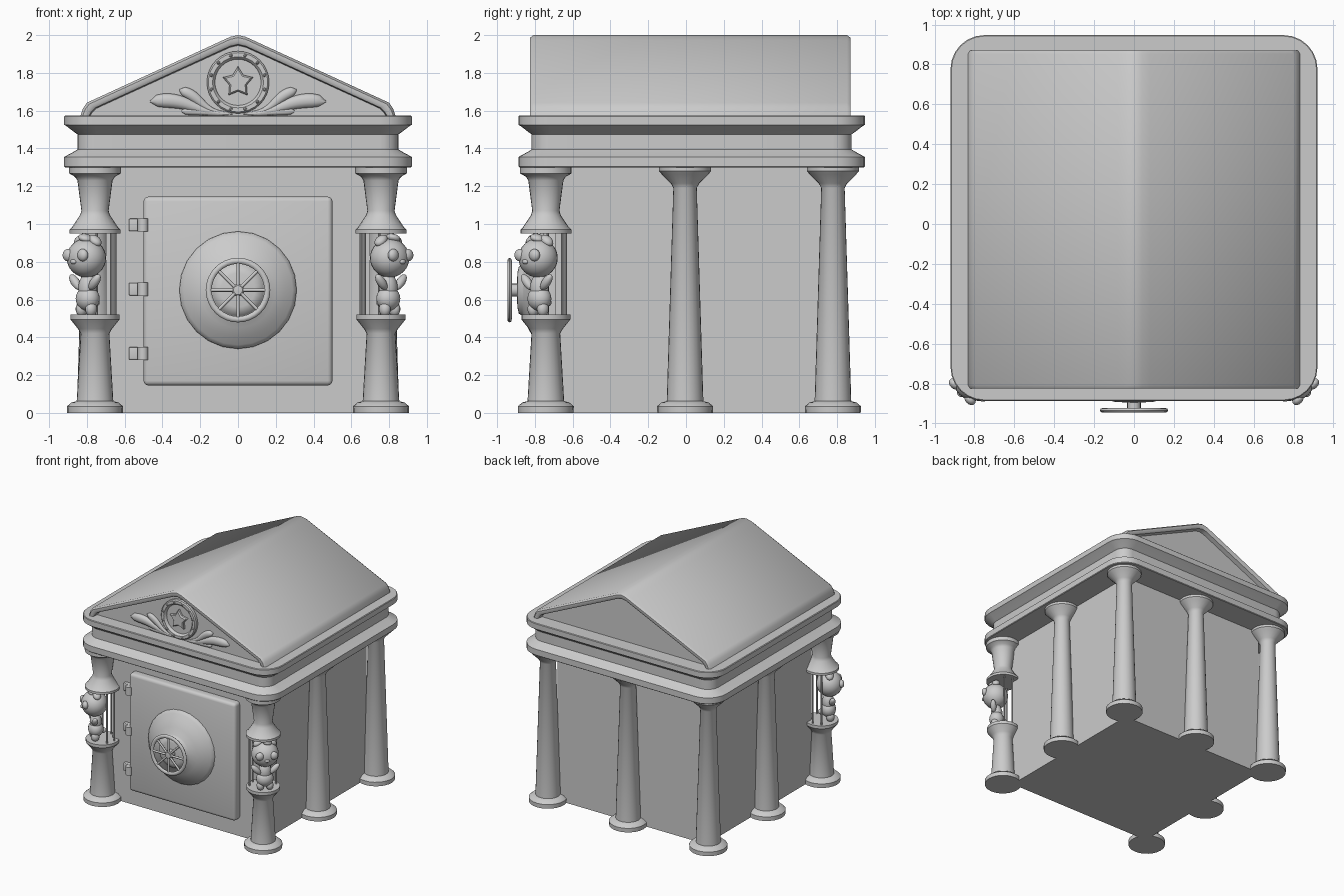
import bpy, bmesh
from math import sin, cos, pi, radians, sqrt
from mathutils import Matrix, Vector
from mathutils.geometry import interpolate_bezier

if "Cube" in bpy.data.objects:
    bpy.data.objects.remove(bpy.data.objects["Cube"])

T = Matrix.Translation


def finish(name, bm, angle=35):
    bmesh.ops.recalc_face_normals(bm, faces=bm.faces)
    me = bpy.data.meshes.new(name)
    bm.to_mesh(me)
    bm.free()
    me.shade_smooth()
    me.set_sharp_from_angle(angle=radians(angle))
    ob = bpy.data.objects.new(name, me)
    bpy.context.collection.objects.link(ob)
    return ob


def loft(name, rings, angle=35):
    """Skin a list of equal-length point rings and cap both ends."""
    bm = bmesh.new()
    vs = [[bm.verts.new(p) for p in r] for r in rings]
    n = len(vs[0])
    for a, b in zip(vs, vs[1:]):
        for i in range(n):
            bm.faces.new((a[i], a[(i + 1) % n], b[(i + 1) % n], b[i]))
    bm.faces.new(vs[0])
    bm.faces.new(vs[-1])
    return finish(name, bm, angle)


def lathe(name, profile, mat, seg=24, angle=35):
    return loft(name, [[mat @ Vector((r * cos(2 * pi * i / seg), r * sin(2 * pi * i / seg), z))
                        for i in range(seg)] for r, z in profile], angle)


def box(name, lo, hi, bevel=0.0):
    bm = bmesh.new()
    lo, hi = Vector(lo), Vector(hi)
    bmesh.ops.create_cube(bm, size=1, matrix=T((lo + hi) / 2) @ Matrix.Diagonal((*(hi - lo), 1)))
    if bevel:
        bmesh.ops.bevel(bm, geom=bm.edges[:], offset=bevel, segments=3, profile=0.5, affect='EDGES')
    return finish(name, bm)


def facing(x, y, z):
    """Lathe axis pointing out of the front."""
    return T((x, y, z)) @ Matrix.Rotation(pi / 2, 4, 'X')


# building body
box("vault_body", (-0.70, -0.69, 0), (0.70, 0.73, 1.32))


# entablature: moulded rounded-square band
def rounded(inset, z, r=0.17, seg=6):
    hx, hy, r, pts = 0.92 - inset, 0.917 - inset, r - inset, []
    for k, (sx, sy) in enumerate(((1, 1), (-1, 1), (-1, -1), (1, -1))):
        for i in range(seg + 1):
            a = (k + i / seg) * pi / 2
            pts.append((sx * (hx - r) + r * cos(a), 0.03 + sy * (hy - r) + r * sin(a), z))
    return pts


loft("entablature", [rounded(*p) for p in (
    (0.005, 1.30), (0, 1.305), (0, 1.355), (0.055, 1.385), (0.07, 1.395), (0.07, 1.475),
    (0.055, 1.485), (0.012, 1.518), (0, 1.525), (0, 1.57), (0.005, 1.575))], 30)


# gabled roof with recessed pediments
def gable(o, y):
    half = [(0.835 - o, 1.57), (0.822 - o, 1.61 - 0.4 * o), (0.80 - o, 1.642 - 0.6 * o),
            (0.08, 1.973 - 1.1 * o), (0.04, 1.991 - 1.1 * o)]
    pts = half + [(0, 2.0 - 1.1 * o)] + [(-x, z) for x, z in reversed(half)]
    return [(x, y, z) for x, z in pts]


ends = ((0.05, 0.05), (0.045, 0.01), (0.032, 0), (0.012, 0), (0, 0.018))
loft("roof", [gable(o, -0.825 + d) for o, d in ends] +
     [gable(o, 0.87 - d) for o, d in reversed(ends)], 40)

# pediment medallion with rivets and star
lathe("medallion", [(0.165, 0), (0.165, 0.028), (0.157, 0.036), (0.135, 0.036), (0.126, 0.028),
                    (0.122, 0.014), (0.001, 0.014)], facing(0, -0.77, 1.75), 32)
bm = bmesh.new()
for i in range(12):
    a = (i + 0.5) * pi / 6
    bmesh.ops.create_icosphere(bm, subdivisions=1, radius=0.01,
                               matrix=T((0.146 * cos(a), -0.806, 1.75 + 0.146 * sin(a))))
finish("medallion_rivets", bm)


def star(k, y):
    return [((0.085, 0.048)[i % 2] * k * sin(i * pi / 5), y,
             1.75 + (0.085, 0.048)[i % 2] * k * cos(i * pi / 5)) for i in range(10)]


loft("medallion_star", [star(1, -0.78), star(1, -0.80), star(0.82, -0.81)])


# pediment scroll leaves: swelling teardrops along a bezier
def leaf(name, pts, fat, s):
    path = interpolate_bezier(*[Vector((s * x, 0, z)) for x, z in pts], 18)
    rings = []
    for i, p in enumerate(path):
        t = i / 17
        tan = (path[min(i + 1, 17)] - path[max(i - 1, 0)]).normalized()
        side = Vector((-tan.z, 0, tan.x))
        r = 0.004 + (fat - 0.004) * t * sqrt(max(0, 1 - t ** 8)) * 1.1
        rings.append([p + side * r * cos(a * pi / 5) + Vector((0, -0.778 + 0.7 * r * sin(a * pi / 5), 0))
                      for a in range(10)])
    loft(name, rings, 60)


for s in (-1, 1):
    leaf("leaf_large", ((0.03, 1.585), (0.22, 1.57), (0.25, 1.68), (0.465, 1.648)), 0.046, s)
    leaf("leaf_upper", ((0.05, 1.59), (0.20, 1.59), (0.18, 1.67), (0.31, 1.71)), 0.034, s)
    leaf("leaf_lower", ((0.05, 1.582), (0.12, 1.58), (0.18, 1.60), (0.30, 1.597)), 0.024, s)

# full columns: back corners and the middles of three sides
BASE = [(0.147, 0.0), (0.148, 0.035), (0.125, 0.055), (0.097, 0.062)]
FULL = BASE + [(0.062, 1.19), (0.075, 1.215), (0.125, 1.265), (0.138, 1.28), (0.138, 1.305)]
for x, y in ((-0.755, -0.005), (0.755, -0.005), (-0.755, 0.778), (0.755, 0.778), (0, 0.778)):
    lathe("column", FULL, T((x, y, 0)))

# split front columns with cage bars and a small animal figure
LOWER = BASE + [(0.076, 0.42), (0.09, 0.445), (0.122, 0.485), (0.13, 0.495), (0.13, 0.52)]
UPPER = [(0.135, 0.95), (0.135, 0.97), (0.12, 0.985), (0.08, 1.045), (0.072, 1.07), (0.093, 1.23),
         (0.105, 1.25), (0.137, 1.268), (0.137, 1.305)]


def figure(name, mat):
    bm = bmesh.new()

    def blob(c, r, tilt=0, seg=14):
        bmesh.ops.create_uvsphere(bm, u_segments=seg, v_segments=seg * 2 // 3, radius=1, matrix=mat @ T(c)
                                  @ Matrix.Rotation(tilt, 4, 'Y') @ Matrix.Diagonal((*r, 1)))
    blob((0, 0, 0.82), (0.106, 0.102, 0.103), 0, 24)           # head
    blob((0, 0.01, 0.605), (0.068, 0.06, 0.065), 0, 18)        # belly
    blob((0, 0.01, 0.66), (0.052, 0.047, 0.08), 0, 18)         # chest
    blob((0, -0.097, 0.80), (0.02, 0.013, 0.013))              # muzzle
    blob((0.01, -0.015, 0.925), (0.04, 0.04, 0.022), 0.3)      # tuft
    blob((0, 0.07, 0.585), (0.022, 0.022, 0.022))              # tail
    for s in (-1, 1):
        blob((s * 0.055, -0.082, 0.835), (0.033, 0.024, 0.033), 0)   # eyes
        blob((s * 0.055, 0.01, 0.912), (0.042, 0.032, 0.025), s * 0.6)  # ears
        blob((s * 0.072, -0.01, 0.692), (0.024, 0.024, 0.053), s * 0.75)  # arms
        blob((s * 0.036, 0.0, 0.55), (0.03, 0.033, 0.04), 0)         # legs
    return finish(name, bm, 60)


for s in (-1, 1):
    cx, cy = s * 0.757, -0.742
    lathe("front_column_lower", LOWER, T((cx, cy, 0)))
    lathe("front_column_upper", UPPER, T((cx, cy, 0)))
    for d in (55, 95, 135, 175, 215):
        a = radians(d)
        lathe("cage_bar", [(0.007, 0.51), (0.007, 0.96)],
              T((cx + s * 0.106 * cos(a), cy + 0.106 * sin(a), 0)), 8)
    figure("animal_figure", T((s * 0.803, -0.783, 0)) @ Matrix.Rotation(s * pi / 4, 4, 'Z'))

# door with domed lock plate
box("door", (-0.5, -0.755, 0.145), (0.5, -0.66, 1.145), 0.025)
lathe("lock_dome", [(0.312, 0), (0.31, 0.02), (0.29, 0.035), (0.25, 0.065), (0.2, 0.092), (0.145, 0.115),
                    (0.135, 0.122), (0.125, 0.14), (0.09, 0.148), (0.001, 0.15)],
      facing(0, -0.745, 0.65), 24, 50)

# hand wheel: rim, hub and spokes
rim = [(0.155 + 0.016 * cos(i * pi / 4), 0.012 * sin(i * pi / 4)) for i in range(8)]
bm = bmesh.new()
W = facing(0, -0.934, 0.65)
vs = [[bm.verts.new(W @ Vector((r * cos(j * pi / 16), r * sin(j * pi / 16), z))) for r, z in rim]
      for j in range(32)]
for j in range(32):
    for i in range(8):
        a, b, k = vs[j], vs[(j + 1) % 32], (i + 1) % 8
        bm.faces.new((a[i], a[k], b[k], b[i]))
for j in range(4):
    bmesh.ops.create_cone(bm, cap_ends=True, segments=8, radius1=0.009, radius2=0.009, depth=0.3,
                          matrix=W @ Matrix.Rotation(j * pi / 4, 4, 'Z') @ Matrix.Rotation(pi / 2, 4, 'Y'))
finish("hand_wheel", bm, 50)
lathe("wheel_hub", [(0.034, -0.06), (0.034, 0.0), (0.024, 0.01), (0.001, 0.012)], W, 16)

# hinges: wall plate and wrapped knuckle
for z in (0.315, 0.655, 0.995):
    box("hinge_plate", (-0.578, -0.72, z - 0.033), (-0.52, -0.68, z + 0.033), 0.006)
    box("hinge_leaf", (-0.535, -0.74, z - 0.02), (-0.45, -0.69, z + 0.02))
    lathe("hinge_knuckle", [(0.028, z - 0.035), (0.028, z + 0.035)], T((-0.503, -0.745, 0)), 16)
